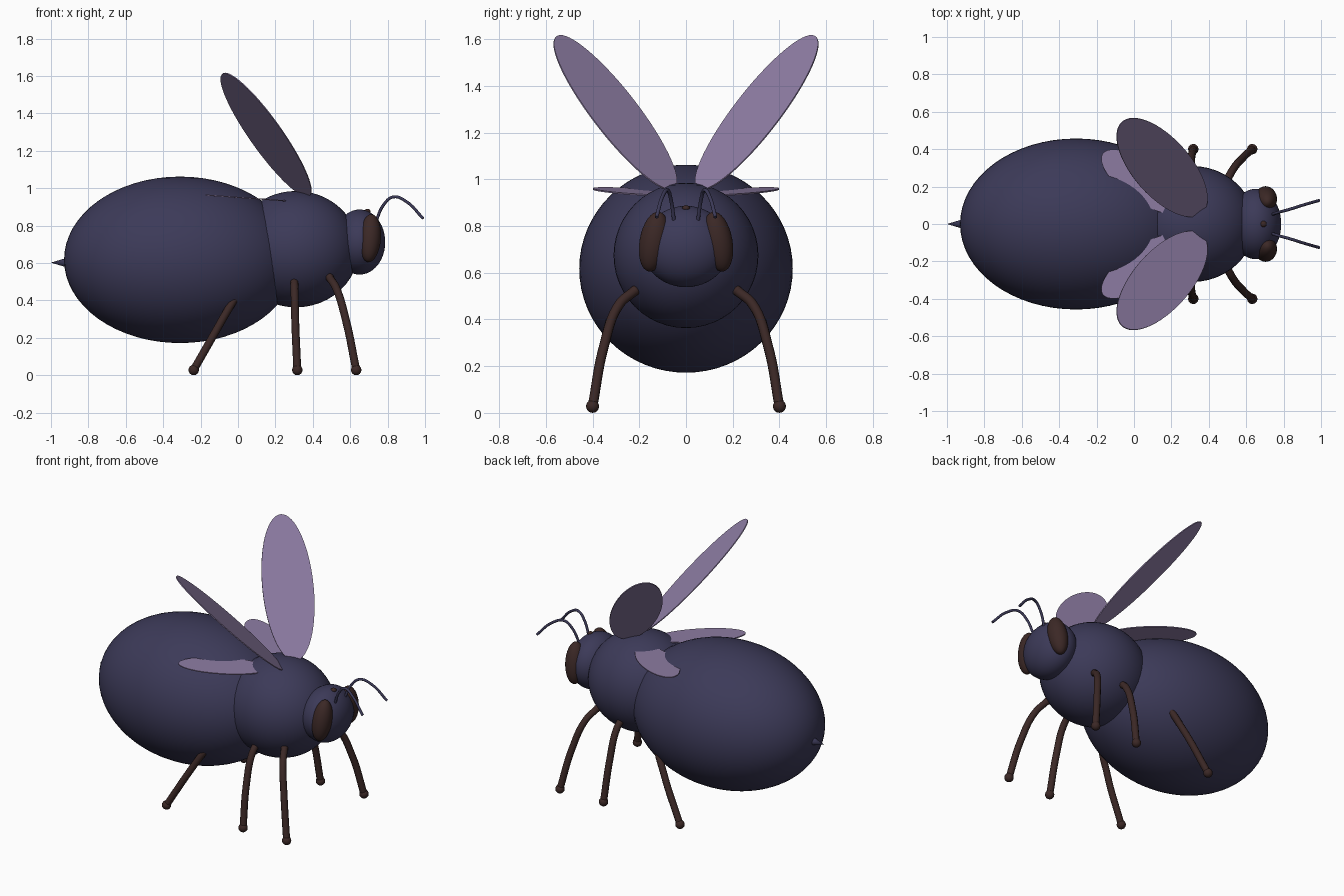
import bpy, math
from mathutils import Vector, Matrix

if "Cube" in bpy.data.objects:
    bpy.data.objects.remove(bpy.data.objects["Cube"])


def material(name, rgb):
    m = bpy.data.materials.new(name)
    m.diffuse_color = (*rgb, 1)
    m.use_nodes = True
    m.node_tree.nodes["Principled BSDF"].inputs["Base Color"].default_value = m.diffuse_color
    return m


NAVY = material("dark navy", (0.045, 0.042, 0.098))
BROWN = material("dark brown", (0.044, 0.021, 0.019))
LILAC = material("lilac wing", (0.270, 0.205, 0.370))


def finish(name, mat, smooth=True):
    ob = bpy.context.object
    ob.name = name
    ob.data.materials.append(mat)
    if smooth:
        bpy.ops.object.shade_smooth_by_angle(angle=math.radians(40))
    return ob


def ellipsoid(name, centre, radii, mat, rot=(0, 0, 0), seg=48):
    bpy.ops.mesh.primitive_uv_sphere_add(segments=seg, ring_count=seg // 2,
                                         location=centre, rotation=rot)
    bpy.context.object.scale = radii
    return finish(name, mat)


def tube(name, points, radius, mat):
    """Smooth round tube through the points."""
    cu = bpy.data.curves.new(name, 'CURVE')
    cu.dimensions = '3D'
    cu.bevel_depth = radius
    cu.bevel_resolution = 3
    cu.resolution_u = 8
    cu.use_fill_caps = True
    sp = cu.splines.new('BEZIER')
    sp.bezier_points.add(len(points) - 1)
    for bp, p in zip(sp.bezier_points, points):
        bp.co = p
        bp.handle_left_type = bp.handle_right_type = 'AUTO'
    ob = bpy.data.objects.new(name, cu)
    bpy.context.collection.objects.link(ob)
    cu.materials.append(mat)
    return ob


def wing(name, centre, long_axis, wide_axis, a, b):
    """Thin elliptical plate spanned by two axes."""
    u = Vector(long_axis).normalized()
    n = u.cross(Vector(wide_axis)).normalized()
    v = n.cross(u)
    bpy.ops.mesh.primitive_cylinder_add(vertices=64, radius=1, depth=2)
    ob = finish(name, LILAC)
    basis = Matrix((u * a, v * b, n * 0.003)).transposed().to_4x4()
    ob.data.transform(Matrix.Translation(centre) @ basis)
    if basis.determinant() < 0:
        ob.data.flip_normals()
    return ob


# Body
ellipsoid("abdomen", (-0.31, 0, 0.617), (0.62, 0.457, 0.445), NAVY, seg=64)
ellipsoid("thorax", (0.31, 0, 0.674), (0.335, 0.31, 0.311), NAVY)
ellipsoid("head", (0.65, 0, 0.712), (0.137, 0.188, 0.174), NAVY)
ellipsoid("forehead_eye", (0.692, 0, 0.876), (0.017, 0.017, 0.013), BROWN, seg=16)

# Sting
bpy.ops.mesh.primitive_cone_add(vertices=24, radius1=0.027, radius2=0, depth=0.09,
                                location=(-0.955, 0, 0.602),
                                rotation=(0, -math.pi / 2, 0))
finish("sting", NAVY)

# Shared leg profile (y, z), and the x positions for each leg
LEG_YZ = [(0.22, 0.522), (0.285, 0.465), (0.35, 0.29), (0.40, 0.028)]
LEGS = {"front": (0.49, 0.525, 0.578, 0.632),
        "middle": (0.30, 0.302, 0.306, 0.317),
        "back": (0.03, 0.01, -0.088, -0.237)}

for side, s in (("left", 1), ("right", -1)):
    # Eyes
    ellipsoid(f"{side}_eye", (0.706, s * 0.137, 0.733), (0.058, 0.062, 0.130), BROWN,
              rot=(s * math.radians(10), math.radians(4), 0), seg=32)

    # Antennae
    tube(f"{side}_antenna",
         [(x, s * y, z) for x, y, z in ((0.735, 0.05, 0.815), (0.778, 0.064, 0.910),
          (0.83, 0.078, 0.953), (0.90, 0.10, 0.928), (0.99, 0.126, 0.838))],
         0.008, NAVY)

    # Legs with ball joints at both ends
    for leg, xs in LEGS.items():
        pts = [(x, s * y, z) for x, (y, z) in zip(xs, LEG_YZ)]
        tube(f"{side}_{leg}_leg", pts, 0.021, BROWN)
        ellipsoid(f"{side}_{leg}_hip", pts[0], (0.022,) * 3, BROWN, seg=16)
        ellipsoid(f"{side}_{leg}_foot", pts[-1], (0.028,) * 3, BROWN, seg=16)

    # Raised fore wings and flat hind wings
    wing(f"{side}_fore_wing", (0.15, s * 0.3025, 1.285),
         (-0.470, s * 0.518, 0.715), (0.68, s * 0.70, -0.06), 0.462, 0.155)
    wing(f"{side}_hind_wing", (0.05, s * 0.225, 0.947),
         (-0.82, s * 0.57, 0.06), (0.57, s * 0.82, -0.04), 0.265, 0.104)
